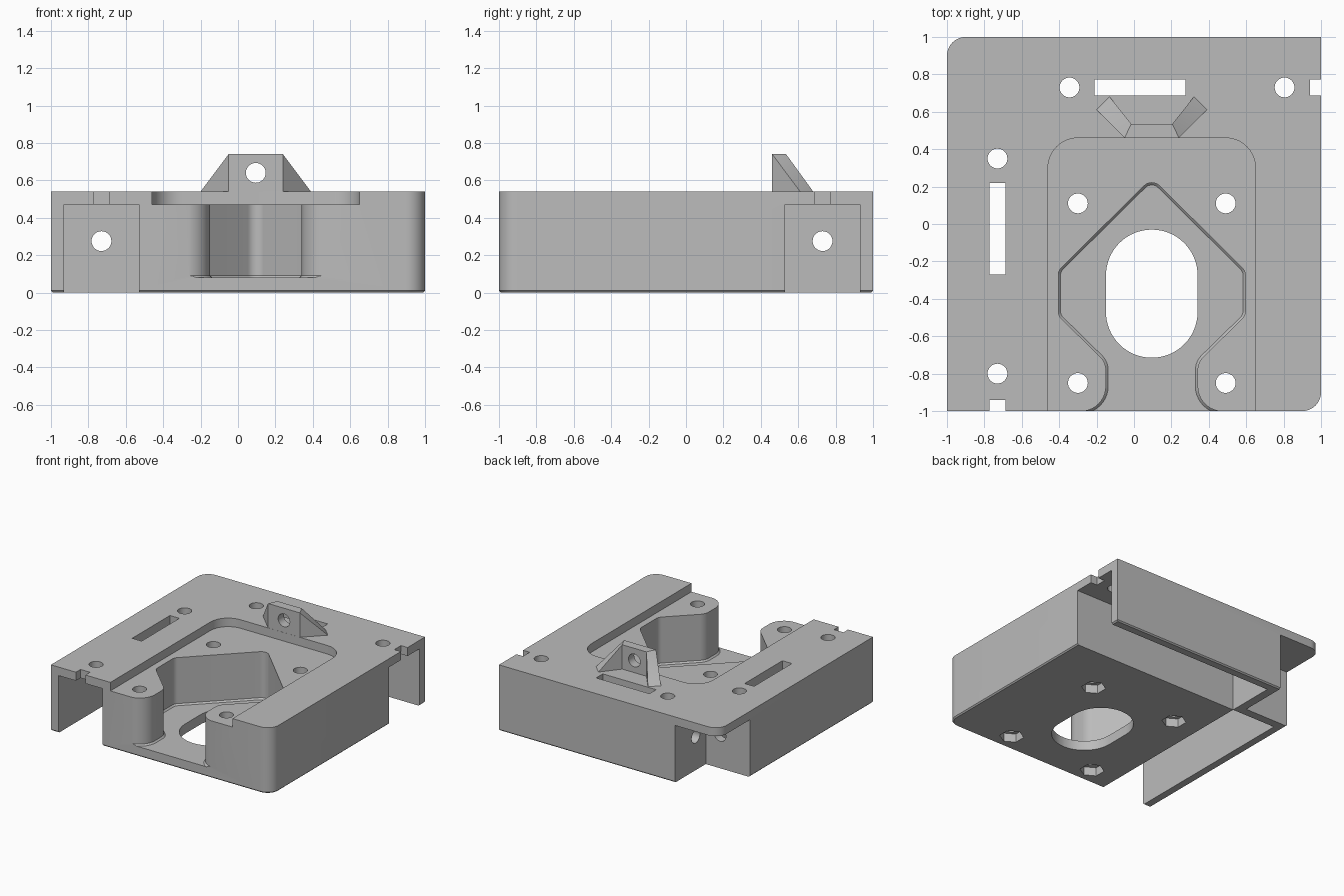
import bpy, bmesh, math
from mathutils import Vector, Matrix

if "Cube" in bpy.data.objects:
    bpy.data.objects.remove(bpy.data.objects["Cube"])

grey = bpy.data.materials.new("plain grey")
grey.use_nodes = True
COLOUR = (0.5, 0.5, 0.5, 1)
grey.diffuse_color = COLOUR
grey.node_tree.nodes["Principled BSDF"].inputs["Base Color"].default_value = COLOUR

TOP, DECK, FLOOR, WALL = 0.54, 0.47, 0.08, 0.07
INNER, OUTER = 0.53, 0.93          # channel limits, measured from the centre
MID = 0.73                         # channel centre line
CX = 0.095                         # symmetry line of the pocket
HOLE = 0.053


def add_object(name, bm):
    bmesh.ops.recalc_face_normals(bm, faces=bm.faces)
    mesh = bpy.data.meshes.new(name)
    bm.to_mesh(mesh)
    bm.free()
    mesh.materials.append(grey)
    ob = bpy.data.objects.new(name, mesh)
    bpy.context.collection.objects.link(ob)
    return ob


def rounded(corners, steps=10):
    """Turn (x, y, radius) corners into an outline with round corners."""
    out = []
    for i, (x, y, r) in enumerate(corners):
        p = Vector((x, y))
        if r == 0:
            out.append(p)
            continue
        a = (Vector(corners[i - 1][:2]) - p).normalized()
        b = (Vector(corners[(i + 1) % len(corners)][:2]) - p).normalized()
        half = a.angle(b) / 2
        centre = p + (a + b).normalized() * (r / math.sin(half))
        start = p + a * (r / math.tan(half)) - centre
        end = p + b * (r / math.tan(half)) - centre
        sweep = start.angle_signed(end)
        for k in range(steps + 1):
            out.append(centre + Matrix.Rotation(-sweep * k / steps, 2) @ start)
    return out


def prism(name, outline, z0, z1, chamfer=0):
    bm = bmesh.new()
    base = bm.faces.new([bm.verts.new((x, y, z0)) for x, y in outline])
    top = bmesh.ops.extrude_face_region(bm, geom=[base], use_keep_orig=True)
    verts = [g for g in top["geom"] if isinstance(g, bmesh.types.BMVert)]
    bmesh.ops.translate(bm, verts=verts, vec=(0, 0, z1 - z0))
    if chamfer:
        edges = [e for e in bm.edges if all(abs(v.co.z - z0) < 1e-5 for v in e.verts)]
        bmesh.ops.bevel(bm, geom=edges, offset=chamfer, segments=1, affect='EDGES')
    return add_object(name, bm)


def box(name, x0, x1, y0, y1, z0, z1):
    return prism(name, [(x0, y0), (x1, y0), (x1, y1), (x0, y1)], z0, z1)


def cylinder(name, centre, radius, depth, axis='Z', sides=32):
    turn = {'Z': Matrix(), 'X': Matrix.Rotation(math.pi / 2, 4, 'Y'),
            'Y': Matrix.Rotation(math.pi / 2, 4, 'X')}[axis]
    bm = bmesh.new()
    bmesh.ops.create_cone(bm, cap_ends=True, segments=sides, radius1=radius,
                          radius2=radius, depth=depth,
                          matrix=Matrix.Translation(centre) @ turn)
    return add_object(name, bm)


def hull(name, points):
    bm = bmesh.new()
    for p in points:
        bm.verts.new(p)
    bmesh.ops.convex_hull(bm, input=bm.verts[:])
    bmesh.ops.dissolve_limit(bm, angle_limit=0.01, verts=bm.verts[:], edges=bm.edges[:])
    return add_object(name, bm)


def cut(target, cutter):
    mod = target.modifiers.new("cut", 'BOOLEAN')
    mod.operation, mod.solver, mod.object = 'DIFFERENCE', 'EXACT', cutter
    bpy.context.view_layer.objects.active = target
    bpy.ops.object.modifier_apply(modifier=mod.name)
    bpy.data.objects.remove(cutter)


# Main housing block with two opposite rounded corners
housing = prism("housing", rounded([(-1, -1, 0), (1, -1, 0.1), (1, 1, 0), (-1, 1, 0.1)]),
                0, TOP, chamfer=0.01)

# Open channels along the right and back, and the free corner under the deck
cut(housing, box("channel_cutter", -OUTER, -INNER, -1.1, INNER, -0.1, DECK))
cut(housing, box("channel_cutter", -INNER, 1.1, INNER, OUTER, -0.1, DECK))
edge = INNER + WALL
cut(housing, box("corner_cutter", -1.1, -edge, edge, 1.1, -0.1, DECK))

# Shallow recess in the deck
cut(housing, prism("recess_cutter", rounded(
    [(-0.46, -1.1, 0), (0.65, -1.1, 0), (0.65, 0.46, 0.16), (-0.46, 0.46, 0.16)]),
    DECK, 0.7))

# Deep pocket, open at the front
half = [(0.385, -1.1, 0), (0.385, -1.002, 0), (0.245, -1.002, 0.135), (0.245, -0.74, 0.1),
        (0.5, -0.49, 0.06), (0.5, -0.25, 0.06)]
pocket = ([(CX + x, y, r) for x, y, r in half] + [(CX, 0.245, 0.06)]
          + [(CX - x, y, r) for x, y, r in reversed(half)])
cut(housing, prism("pocket_cutter", rounded(pocket), FLOOR, 0.7, chamfer=0.012))

# Long round-ended opening through the floor
w = 0.245
cut(housing, prism("opening_cutter", rounded(
    [(CX - w, -0.715, w * 0.999), (CX + w, -0.715, w * 0.999),
     (CX + w, -0.03, w * 0.999), (CX - w, -0.03, w * 0.999)], 16), -0.1, 0.3))

# Four bolt holes with hexagonal nut pockets underneath
for x in (CX - 0.395, CX + 0.395):
    for y in (0.11, -0.85):
        cut(housing, cylinder("bolt_cutter", (x, y, 0.3), HOLE, 1))
        cut(housing, cylinder("nut_cutter", (x, y, 0), 0.092, 0.14, sides=6))

# Deck holes above the channels
for x, y in ((-0.345, MID), (0.805, MID), (-MID, 0.35), (-MID, -0.8)):
    cut(housing, cylinder("deck_hole_cutter", (x, y, TOP), HOLE, 0.3))

# Slots and edge notches in the deck
s = 0.043
for a, b in ((-0.21, 0.275), (0.94, 1.1)):
    cut(housing, box("slot_cutter", a, b, MID - s, MID + s, 0.4, 0.6))
for a, b in ((-0.27, 0.22), (-1.1, -0.94)):
    cut(housing, box("slot_cutter", -MID - s, -MID + s, a, b, 0.4, 0.6))

# Holes through the channel end walls
cut(housing, cylinder("end_hole_cutter", (-MID, 0.565, 0.275), HOLE, 0.2, 'Y'))
cut(housing, cylinder("end_hole_cutter", (-0.565, MID, 0.275), HOLE, 0.2, 'X'))

# Upright bracket: flat panel with a hole and two sloping wings
PEAK, ROOT = 0.74, TOP - 0.01
panel = [(side * x, y) for side in (-1, 1) for x, y in ((0.145, 0.461), (0.11, 0.535))]
bracket = hull("bracket_panel", [(CX + x, y, z) for x, y in panel for z in (ROOT, PEAK)])
cut(bracket, cylinder("bracket_hole_cutter", (CX, 0.5, 0.64), HOLE, 0.3, 'Y'))
parts = [housing, bracket]
for name, side in (("bracket_wing_left", 1), ("bracket_wing_right", -1)):
    points = [(x, y, z) for x, y in ((0.145, 0.461), (0.11, 0.535)) for z in (ROOT, PEAK)]
    points += [(x, y, z) for x, y in ((0.295, 0.61), (0.225, 0.68)) for z in (ROOT, TOP)]
    parts.append(hull(name, [(CX + side * x, y, z) for x, y, z in points]))

# Smooth the round walls and keep the edges sharp
for ob in bpy.context.selected_objects:
    ob.select_set(False)
for ob in parts:
    ob.select_set(True)
bpy.context.view_layer.objects.active = housing
bpy.ops.object.shade_smooth_by_angle(angle=math.radians(30))
